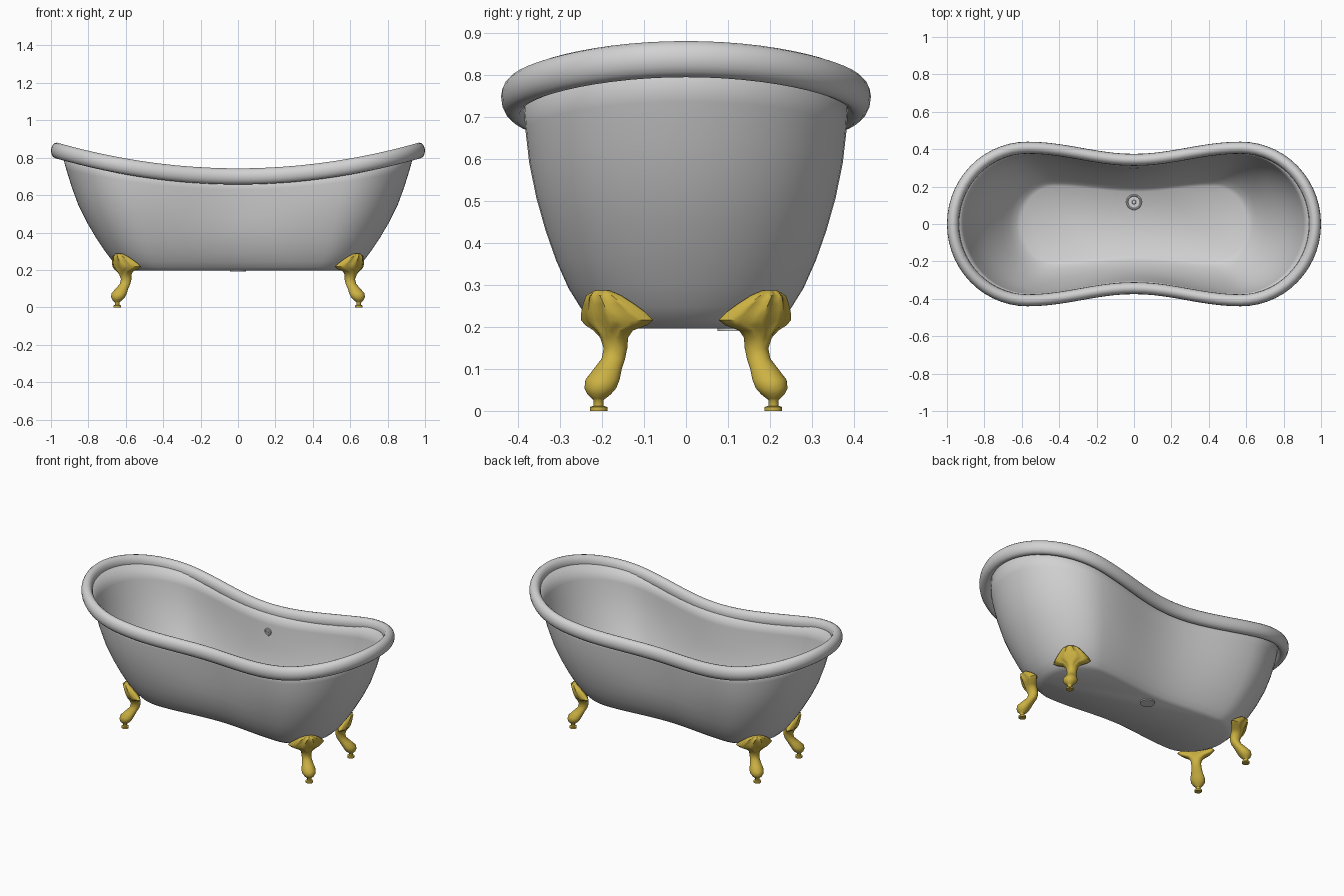
import bpy, bmesh, math
from mathutils import Matrix, Vector

if "Cube" in bpy.data.objects:
    bpy.data.objects.remove(bpy.data.objects["Cube"])

def material(name, rgb):
    m = bpy.data.materials.new(name)
    m.diffuse_color = (*rgb, 1)
    m.use_nodes = True
    m.node_tree.nodes["Principled BSDF"].inputs["Base Color"].default_value = m.diffuse_color
    return m

ENAMEL = material("grey enamel", (0.64, 0.64, 0.64))
GOLD = material("gold", (0.60, 0.44, 0.055))
Z0 = 0.197                                   # underside of the tub

def rim_z(x):
    return 0.70 + 0.147 * x * x

def outline(a, b, w, c, n_arc=28, n_side=20):
    """Waisted oval: half length a, half width b, waist half width w, lobe centre c."""
    half = []
    for i in range(n_arc):
        p = -math.pi / 2 + math.pi * i / n_arc
        half.append((c + (a - c) * math.cos(p), b * math.sin(p)))
    for i in range(n_side):
        x = c - 2 * c * i / n_side
        half.append((x, w + (b - w) * (0.5 - 0.5 * math.cos(math.pi * x / c))))
    return half + [(-x, -y) for x, y in half]

def loft(name, rings, mat, caps=(False, False), closed=False, angle=40):
    bm = bmesh.new()
    vs = [[bm.verts.new(p) for p in r] for r in rings]
    n = len(vs[0])
    for k in range(len(vs) if closed else len(vs) - 1):
        r0, r1 = vs[k], vs[(k + 1) % len(vs)]
        for i in range(n):
            j = (i + 1) % n
            bm.faces.new((r0[i], r0[j], r1[j], r1[i]))
    if caps[0]:
        bm.faces.new(vs[0][::-1])
    if caps[1]:
        bm.faces.new(vs[-1])
    if all(caps) or closed:
        bmesh.ops.recalc_face_normals(bm, faces=bm.faces)
    return finish(bm, name, mat, angle)

def finish(bm, name, mat, angle=40):
    me = bpy.data.meshes.new(name)
    bm.to_mesh(me)
    bm.free()
    me.materials.append(mat)
    ob = bpy.data.objects.new(name, me)
    bpy.context.collection.objects.link(ob)
    bpy.ops.object.select_all(action='DESELECT')
    ob.select_set(True)
    bpy.context.view_layer.objects.active = ob
    bpy.ops.object.shade_smooth_by_angle(angle=math.radians(angle))
    return ob

# Tub shell: (height fraction, half length, half width, waist, lobe centre)
LEVELS = [(0.0, .605, .205, .175, .42), (.03, .637, .226, .194, .43),
          (.09, .672, .250, .218, .45), (.18, .712, .280, .243, .47),
          (.30, .760, .309, .268, .49), (.43, .808, .334, .286, .51),
          (.57, .853, .356, .298, .53), (.72, .889, .373, .308, .545),
          (.86, .918, .382, .315, .555), (1.0, .944, .388, .322, .56)]
rings = []
for t, a, b, w, c in LEVELS:
    rings.append([(x, y, Z0 + t * (rim_z(x) - Z0)) for x, y in outline(a, b, w, c)])
tub = loft("tub_shell", rings, ENAMEL, caps=(True, False))
sol = tub.modifiers.new("thickness", 'SOLIDIFY')
sol.thickness = 0.01
sol.offset = -1

# Rolled rim: elliptical tube swept round the top outline
path = outline(.968, .408, .343, .57)
rim = []
for i, (x, y) in enumerate(path):
    p, q = Vector(path[i - 1]), Vector(path[(i + 1) % len(path)])
    d = (q - p).normalized()
    nx, ny = d.y, -d.x
    ring = []
    for k in range(16):
        u = 2 * math.pi * k / 16
        o, h = 0.032 * math.cos(u), 0.043 * math.sin(u)
        ring.append((x + nx * o, y + ny * o, rim_z(x) + h))
    rim.append(ring)
loft("rolled_rim", rim, ENAMEL, closed=True, angle=60)

# Claw legs: (z, outward offset, half width, half depth), leafy fan down to foot pad
LEG = [(.287, .048, .022, .012), (.275, .046, .050, .024), (.255, .036, .074, .030),
       (.235, .028, .094, .034), (.217, .022, .106, .034), (.205, .016, .090, .034),
       (.192, .010, .052, .034), (.175, .004, .034, .032), (.150, -.002, .028, .028),
       (.125, .006, .028, .028), (.100, .028, .033, .034), (.075, .048, .041, .040),
       (.055, .056, .039, .036), (.040, .059, .028, .027), (.030, .060, .016, .016),
       (.026, .060, .012, .012), (.013, .060, .012, .012), (.010, .060, .021, .021),
       (.000, .060, .021, .021)]

def leg(name, sx, sy):
    dx, dy = 0.77, 0.638
    rings = []
    for z, r0, hw, hd in LEG:
        ring = []
        for k in range(40):
            u = 2 * math.pi * k / 40
            s = hw * math.cos(u)
            r = r0 + hd * math.sin(u) - 3.2 * s * s
            if .19 < z < .28 and math.sin(u) > 0:      # leaf ribs on the fan
                r += 0.005 * math.cos(10 * u) * math.sin(u)
            x, y = .60 + dx * r - dy * s, .17 + dy * r + dx * s
            ring.append((sx * x, sy * y, z))
        rings.append(ring)
    loft(name, rings, GOLD, caps=(True, True), angle=45)

for sx, side in ((-1, "left"), (1, "right")):
    for sy, end in ((-1, "front"), (1, "back")):
        leg(f"{end}_{side}_leg", sx, sy)

# Drain and overflow: turned discs with a raised ring
def fitting(name, profile, mx):
    rings = [[mx @ Vector((r * math.cos(2 * math.pi * k / 32),
                           r * math.sin(2 * math.pi * k / 32), z)) for k in range(32)]
             for r, z in profile]
    loft(name, rings, ENAMEL, caps=(True, True))

fitting("drain", [(.042, -.018), (.042, .002), (.039, .005), (.034, .005), (.031, .001),
                  (.012, .001), (.009, .004)], Matrix.Translation((0, .117, .2085)))
fitting("overflow", [(.023, -.006), (.023, .003), (.020, .006), (.016, .006), (.014, .002),
                     (.006, .002), (.004, .005)],
        Matrix.Translation((0, .300, .585)) @ Matrix.Rotation(math.radians(93), 4, 'X'))
